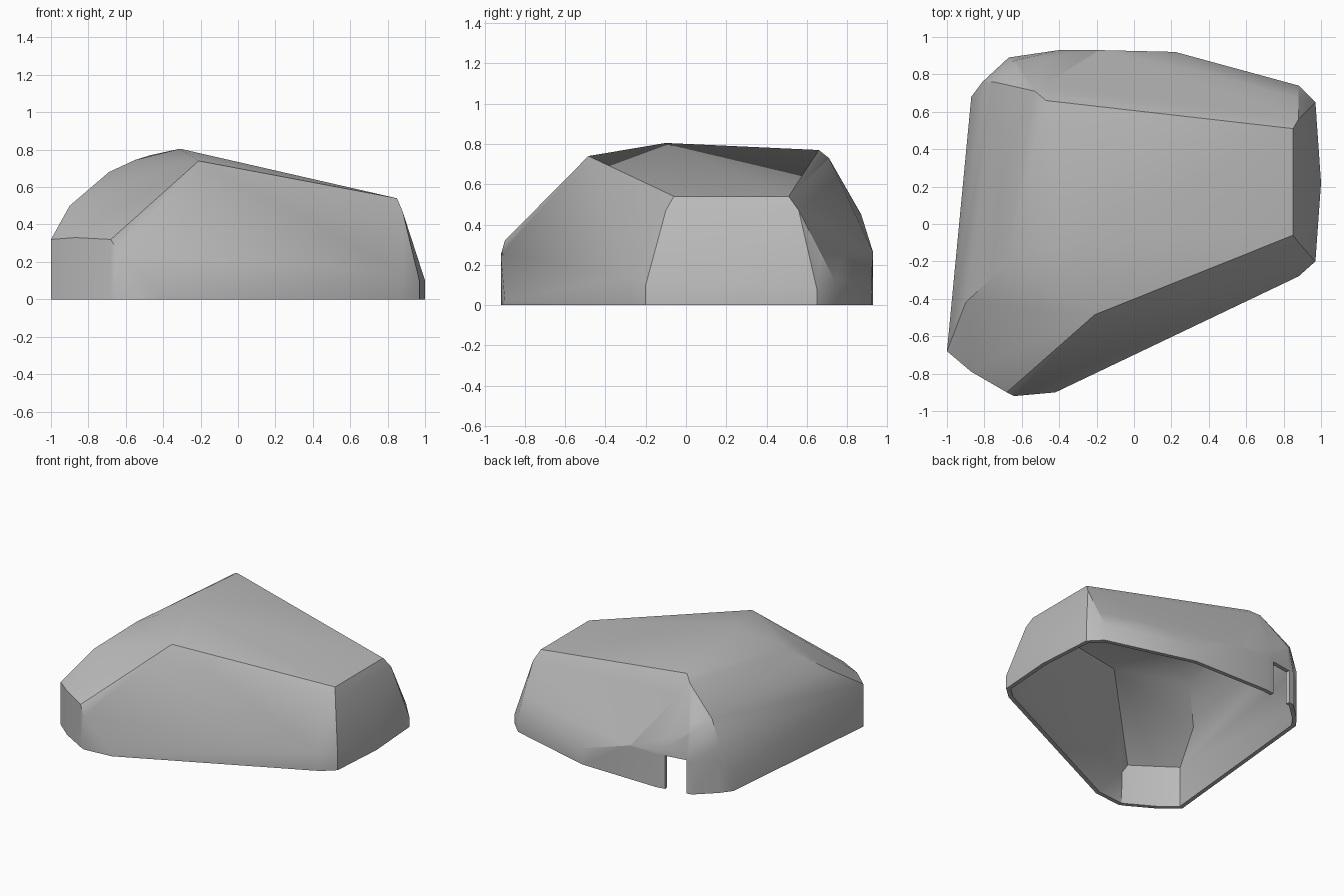
import bpy, bmesh, math
from mathutils import Vector

cube = bpy.data.objects.get("Cube")
if cube:
    bpy.data.objects.remove(cube, do_unlink=True)

mat = bpy.data.materials.new("stone grey")
mat.use_nodes = True
grey = (0.5, 0.5, 0.5, 1)
mat.diffuse_color = grey
mat.node_tree.nodes["Principled BSDF"].inputs["Base Color"].default_value = grey

# Upright rim corners: x, y, height of the vertical wall
rim = [(-1, -.68, .32), (-.87, -.79, .33), (-.68, -.9, .32), (-.64, -.92, .25),
       (-.42, -.9, .02), (.88, -.28, .14), (.97, -.2, .1), (1, .22, .1),
       (.97, .65, .08), (.88, .74, .12), (.22, .92, .12), (-.2, .93, .26),
       (-.4, .93, .26), (-.67, .89, .25), (-.81, .76, .36), (-.87, .68, .12)]
# Upper corners and shoulders
crown = [(-.31, -.1, .805), (-.21, -.485, .74), (.85, -.06, .54), (.85, .51, .54),
         (.88, -.1, .47), (.88, .56, .47), (-.47, .66, .77), (-.53, .71, .73),
         (-.75, .76, .54), (-.65, .87, .45), (-.9, -.42, .5), (-.69, -.22, .68),
         (-.55, -.15, .745)]

# Faceted outer skin
bm = bmesh.new()
for x, y, h in rim:
    bm.verts.new((x, y, 0))
    bm.verts.new((x, y, h))
for p in crown:
    bm.verts.new(p)
hull = bmesh.ops.convex_hull(bm, input=bm.verts[:])
spare = {v for v in hull["geom_interior"] + hull["geom_unused"]
         if isinstance(v, bmesh.types.BMVert)}
bmesh.ops.delete(bm, geom=list(spare), context='VERTS')
bmesh.ops.recalc_face_normals(bm, faces=bm.faces[:])

# Open underside
bm.normal_update()
base = [f for f in bm.faces if max(v.co.z for v in f.verts) < .001]
bmesh.ops.delete(bm, geom=base, context='FACES')
bmesh.ops.dissolve_limit(bm, angle_limit=math.radians(1.5),
                         verts=bm.verts[:], edges=bm.edges[:])

# Square notch in the back rim
for co, no in [((-.63, 0, 0), (1, 0, 0)), ((-.47, 0, 0), (1, 0, 0)), ((0, 0, .25), (0, 0, 1))]:
    faces = [f for f in bm.faces if max(v.co.y for v in f.verts) > .8]
    geom = faces + list({e for f in faces for e in f.edges}) + list({v for f in faces for v in f.verts})
    bmesh.ops.bisect_plane(bm, geom=geom, plane_co=co, plane_no=no)
gap = []
for f in bm.faces:
    c = f.calc_center_median()
    if -.63 < c.x < -.47 and c.y > .8 and c.z < .25:
        gap.append(f)
bmesh.ops.delete(bm, geom=gap, context='FACES')

mesh = bpy.data.meshes.new("shell")
bm.to_mesh(mesh)
bm.free()
shell = bpy.data.objects.new("hollow_rock_shell", mesh)
bpy.context.collection.objects.link(shell)
mesh.materials.append(mat)

# Wall thickness, inward
wall = shell.modifiers.new("wall", 'SOLIDIFY')
wall.thickness = .03
wall.offset = -1
wall.use_even_offset = True

bpy.ops.object.select_all(action='DESELECT')
shell.select_set(True)
bpy.context.view_layer.objects.active = shell
bpy.ops.object.modifier_apply(modifier="wall")
bpy.ops.object.shade_smooth_by_angle(angle=math.radians(32))
